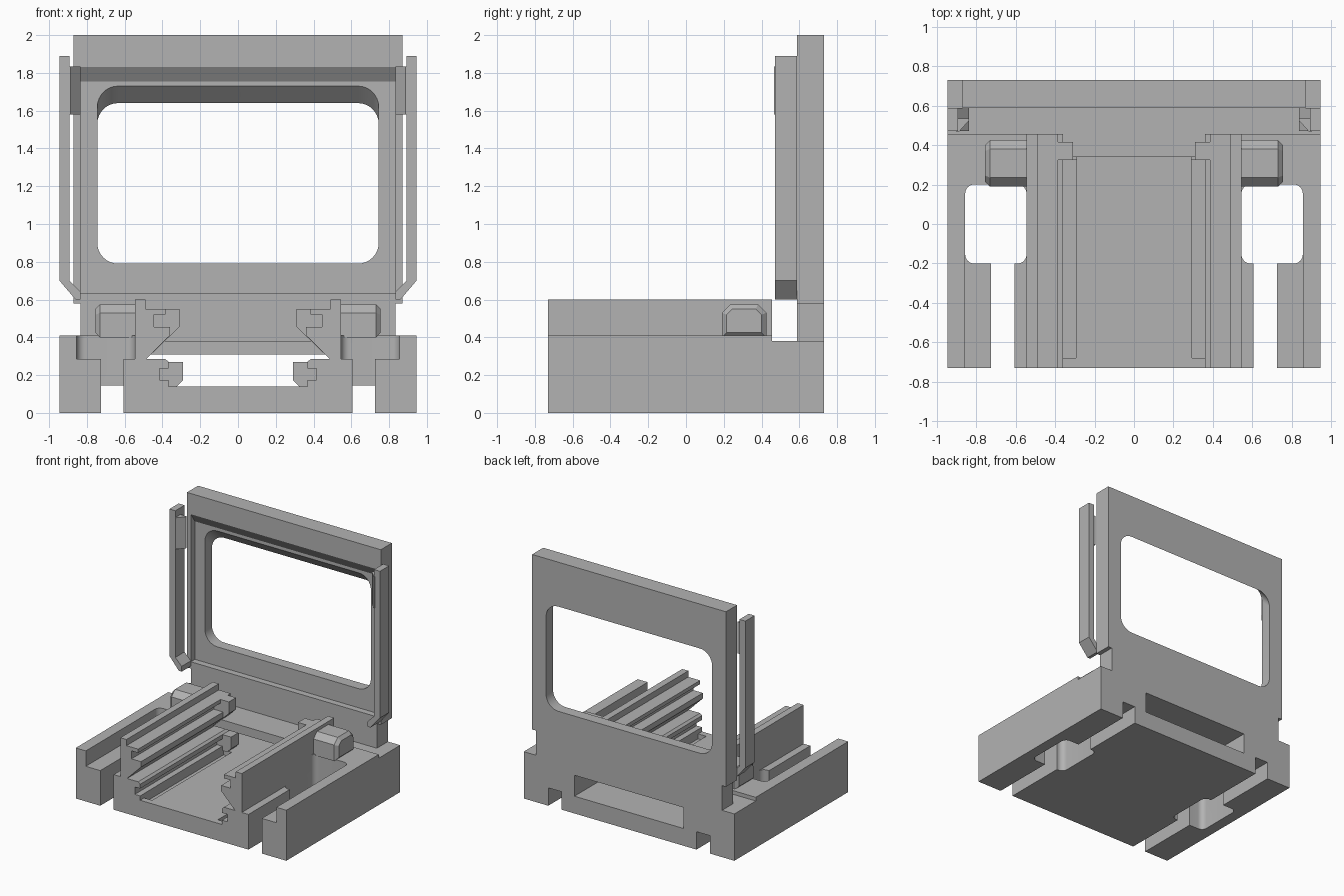
import bpy, bmesh, math
from mathutils import Vector

cube = bpy.data.objects.get("Cube")
if cube:
    bpy.data.objects.remove(cube, do_unlink=True)

grey = bpy.data.materials.new("plain grey")
grey.use_nodes = True
grey.diffuse_color = (0.45, 0.45, 0.45, 1)
grey.node_tree.nodes["Principled BSDF"].inputs["Base Color"].default_value = (0.45, 0.45, 0.45, 1)


def prism(name, pts, axis, lo, hi):
    """Extrude a 2D outline along an axis; outline uses the other two axes in order."""
    bm = bmesh.new()
    def place(p, t):
        c = list(p)
        c.insert("xyz".index(axis), t)
        return Vector(c)
    rings = [[bm.verts.new(place(p, t)) for p in pts] for t in (lo, hi)]
    n = len(pts)
    for i in range(n):
        j = (i + 1) % n
        bm.faces.new((rings[0][i], rings[0][j], rings[1][j], rings[1][i]))
    for ring in rings:
        bm.faces.new(ring)
    bmesh.ops.recalc_face_normals(bm, faces=bm.faces)
    mesh = bpy.data.meshes.new(name)
    bm.to_mesh(mesh)
    bm.free()
    mesh.materials.append(grey)
    ob = bpy.data.objects.new(name, mesh)
    bpy.context.collection.objects.link(ob)
    return ob


def box(name, x0, x1, y0, y1, z0, z1):
    return prism(name, [(x0, y0), (x1, y0), (x1, y1), (x0, y1)], "z", z0, z1)


def rounded(x0, x1, y0, y1, r, steps=8):
    corners = [(x1 - r, y1 - r), (x0 + r, y1 - r), (x0 + r, y0 + r), (x1 - r, y0 + r)]
    return [(cx + r * math.cos(a), cy + r * math.sin(a))
            for q, (cx, cy) in enumerate(corners)
            for a in [(q + k / steps) * math.pi / 2 for k in range(steps + 1)]]


def flip(pts, s):
    return [(s * x, v) for x, v in pts]


def cut(target, *cutters):
    """Apply boolean differences, then discard the cutters."""
    for c in cutters:
        c.hide_render = True
        m = target.modifiers.new("cut", "BOOLEAN")
        m.operation, m.solver, m.object = "DIFFERENCE", "EXACT", c
    deps = bpy.context.evaluated_depsgraph_get()
    mesh = bpy.data.meshes.new_from_object(target.evaluated_get(deps))
    target.modifiers.clear()
    target.data = mesh
    for c in cutters:
        bpy.data.objects.remove(c, do_unlink=True)


def smooth(ob):
    for o in bpy.context.selected_objects:
        o.select_set(False)
    ob.select_set(True)
    bpy.context.view_layer.objects.active = ob
    bpy.ops.object.shade_smooth_by_angle(angle=math.radians(30))


# Base block with its channel, trenches and side openings
base = box("base", -.945, .945, -.73, .73, 0, .41)
groove = [(.49, .32), (.49, .285), (.385, .285), (.367, .27), (.367, .235),
          (.415, .235), (.415, .175), (.367, .175), (.367, .14)]
roof = [(.49, .31)] + groove[1:]
cutters = [
    prism("channel", roof + flip(roof, -1)[::-1], "y", -1, 1),
    box("open_top", -.545, .545, -1, .34, .285, .7),
    box("slab_top", -.49, .49, .3, 1, .38, .7),
    box("rear_step", -1, 1, .455, 1, .38, .7),
    box("rear_opening", -.49, .49, .42, 1, .14, .31),
]
for s in (-1, 1):
    def side_box(name, x0, x1, *rest):
        a, b = sorted((s * x0, s * x1))
        return box(name, a, b, *rest)
    cutters += [
        side_box("trench", .605, .725, -1, 1, -.1, .145),
        side_box("slot", .605, .725, -1, 0, -.1, .7),
        side_box("ledge", .54, .855, -1, 0, .285, .7),
        prism("opening", flip(rounded(.545, .855, -.2, .2, .045), s), "z", -.2, .8),
        side_box("floor_groove", .295, .368, -.68, .34, .1, .2),
    ]
cut(base, *cutters)
smooth(base)

# Rail walls, stops, pegs and clip posts, one per side
rail = [(.545, .28), (.545, .6), (.49, .6), (.49, .55), (.385, .55), (.385, .52),
        (.445, .52), (.445, .455), (.36, .455), (.36, .41), (.49, .28)]
upper_stop = [(.46, .55), (.31, .55), (.31, .455), (.46, .31)]
lower_stop = [(.42, .27), (.29, .27), (.29, .175), (.325, .14), (.42, .14)]
post = [(.945, 1.89), (.892, 1.89), (.892, .7), (.835, .643), (.835, .6), (.86, .6), (.945, .7)]
hook = [(.9, .467), (.887, .467), (.835, .525), (.835, .535), (.9, .535)]
for s, side in ((1, "left"), (-1, "right")):
    prism(side + "_rail", flip(rail, s), "y", -.73, .455)
    prism(side + "_upper_stop", flip(upper_stop, s), "y", .325, .416)
    prism(side + "_lower_stop", flip(lower_stop, s), "y", .325, .43)
    prism(side + "_post", flip(post, s), "y", .47, .588)
    prism(side + "_hook", flip(hook, s), "z", 1.58, 1.835)
    # Peg with bevelled crown and outer end
    outline = [(.19, .4), (.19, .53), (.235, .575), (.38, .575), (.425, .53), (.425, .4)]
    peg = prism(side + "_peg", outline, "x", s * .54, s * .755)
    bm = bmesh.new()
    bm.from_mesh(peg.data)
    end = [e for e in bm.edges if all(abs(v.co.x) > .75 for v in e.verts)]
    bmesh.ops.bevel(bm, geom=end, offset=.025, segments=1, affect="EDGES")
    bm.to_mesh(peg.data)
    bm.free()

# Upright frame with front recess and sloped window
frame = prism("frame", [(-.87, 2), (-.87, .58), (-.835, .58), (-.835, .375),
                        (.835, .375), (.835, .58), (.87, .58), (.87, 2)], "y", .588, .73)
recess = prism("recess", [(.5, .635), (.64, .635), (.64, 1.755), (.588, 1.832), (.5, 1.832)],
               "x", -.835, .835)
window = prism("window", rounded(-.745, .745, .79, 1.73, .11), "y", .6, .78)
for v in window.data.vertices:
    if v.co.z > 1.3:
        v.co.z -= v.co.y - .64
cut(frame, recess, window)
smooth(frame)
